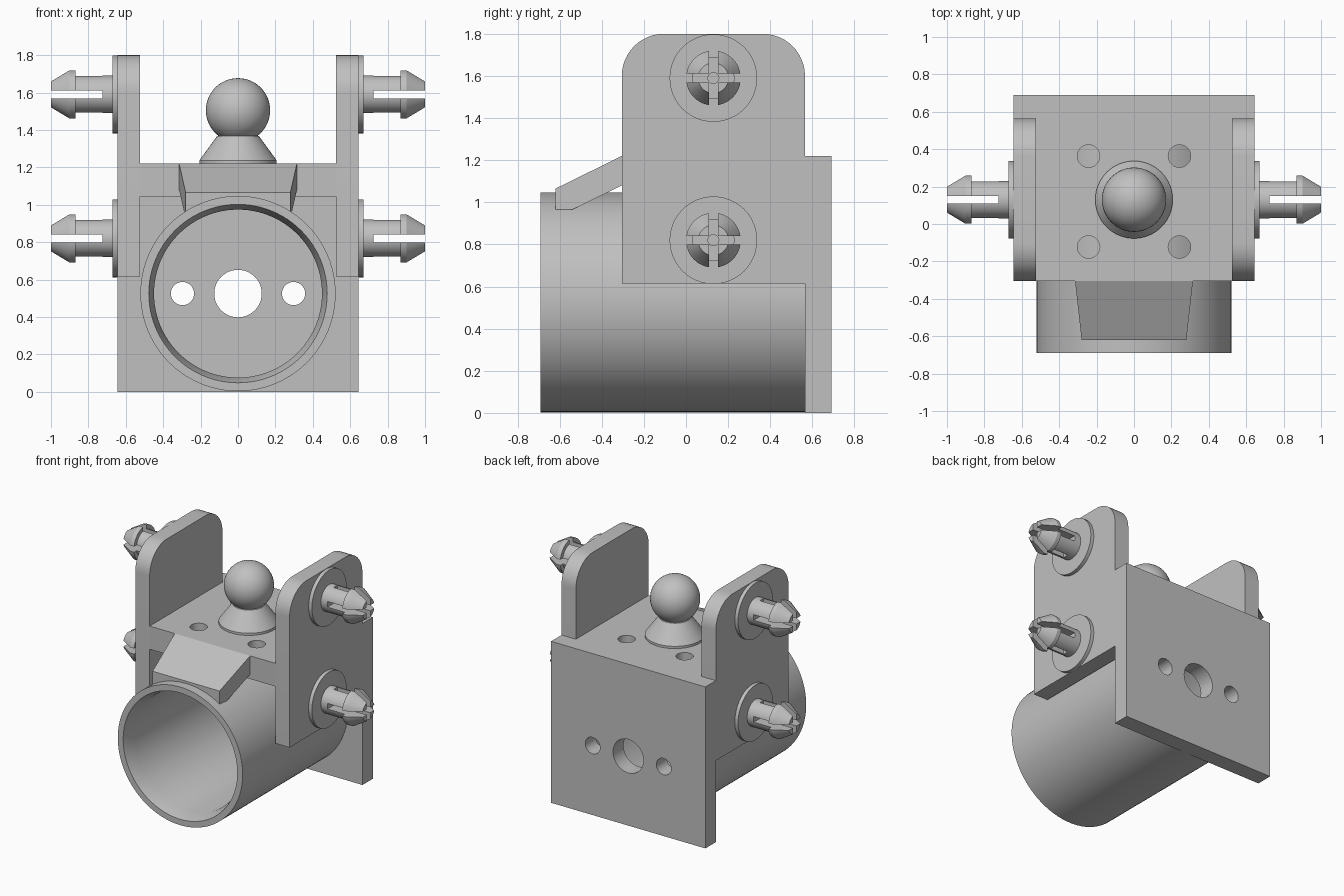
import bpy, bmesh, math
from mathutils import Matrix, Vector

if "Cube" in bpy.data.objects:
    bpy.data.objects.remove(bpy.data.objects["Cube"])

grey = bpy.data.materials.new("plain grey")
grey.diffuse_color = (0.53, 0.53, 0.53, 1)
grey.use_nodes = True
grey.node_tree.nodes["Principled BSDF"].inputs["Base Color"].default_value = grey.diffuse_color

BORE_Z, MID_Y = 0.525, 0.13
TO_Y = Matrix.Rotation(-math.pi / 2, 4, 'X')   # local z becomes +y
TO_X = Matrix.Rotation(math.pi / 2, 4, 'Y')    # local z becomes +x


def finish(name, bm):
    bmesh.ops.remove_doubles(bm, verts=bm.verts, dist=1e-5)
    bmesh.ops.recalc_face_normals(bm, faces=bm.faces)
    mesh = bpy.data.meshes.new(name)
    bm.to_mesh(mesh)
    bm.free()
    ob = bpy.data.objects.new(name, mesh)
    bpy.context.collection.objects.link(ob)
    mesh.materials.append(grey)
    smooth(ob)
    return ob


def smooth(ob):
    ob.data.shade_smooth()
    ob.data.set_sharp_from_angle(angle=math.radians(30))


def box(name, x0, x1, y0, y1, z0, z1):
    bm = bmesh.new()
    bmesh.ops.create_cube(bm, size=1)
    for v in bm.verts:
        v.co = ((x0 + x1) / 2 + v.co.x * (x1 - x0),
                (y0 + y1) / 2 + v.co.y * (y1 - y0),
                (z0 + z1) / 2 + v.co.z * (z1 - z0))
    return finish(name, bm)


def lathe(name, profile, place, steps=64):
    """Spin (radius, height) points round local z, then place."""
    bm = bmesh.new()
    vs = [bm.verts.new((r, 0, h)) for r, h in profile]
    edges = [bm.edges.new(p) for p in zip(vs, vs[1:])]
    bmesh.ops.spin(bm, geom=vs + edges, cent=(0, 0, 0), axis=(0, 0, 1),
                   angle=math.tau, steps=steps, use_duplicate=False)
    bmesh.ops.remove_doubles(bm, verts=bm.verts, dist=1e-5)
    bm.transform(place)
    return finish(name, bm)


def rod(r, h0, h1, place, steps=48):
    return lathe("cutter", [(0, h0), (r, h0), (r, h1), (0, h1)], place, steps)


def prism(name, outline, half0, half1=None):
    """Outline of (y, z) points; half0/half1 give x extents per point."""
    bm = bmesh.new()
    a = [bm.verts.new((half0(p), *p)) for p in outline]
    b = [bm.verts.new((half1(p), *p)) for p in outline]
    bm.faces.new(a)
    bm.faces.new(b[::-1])
    n = len(a)
    for i in range(n):
        j = (i + 1) % n
        bm.faces.new((a[i], b[i], b[j], a[j]))
    return finish(name, bm)


def cut(ob, cutters):
    for c in cutters:
        m = ob.modifiers.new("cut", 'BOOLEAN')
        m.operation, m.solver, m.object = 'DIFFERENCE', 'EXACT', c
    bpy.context.view_layer.update()
    dg = bpy.context.evaluated_depsgraph_get()
    mesh = bpy.data.meshes.new_from_object(ob.evaluated_get(dg))
    ob.modifiers.clear()
    ob.data = mesh
    for c in cutters:
        bpy.data.objects.remove(c)
    smooth(ob)


# Back plate with one large and two small holes
back = box("back_plate", -0.645, 0.645, 0.565, 0.69, 0, 1.22)
cut(back, [rod(r, 0.4, 0.9, Matrix.Translation((x, 0, BORE_Z)) @ TO_Y)
           for x, r in ((-0.297, 0.062), (0, 0.127), (0.297, 0.062))])

# Top plate with four screw holes
top = box("top_plate", -0.525, 0.525, -0.305, 0.565, 1.045, 1.22)
cut(top, [rod(0.06, 0.9, 1.4, Matrix.Translation((x, y, 0)))
          for x in (-0.243, 0.243) for y in (-0.123, 0.363)])

# Side plates with rounded upper corners
outline = [(-0.305, 0.615), (0.565, 0.615)]
for cy, a0 in ((0.365, 0), (-0.105, 90)):
    for k in range(13):
        a = math.radians(a0 + k * 7.5)
        outline.append((cy + 0.2 * math.cos(a), 1.6 + 0.2 * math.sin(a)))
for side, s in (("left", -1), ("right", 1)):
    prism(side + "_side_plate", outline,
          lambda p: s * 0.525, lambda p: s * 0.645)

# Round socket, slightly flared at the mouth
at_bore = Matrix.Translation((0, 0, BORE_Z)) @ TO_Y
lathe("socket_tube", [(0.449, 0.565), (0.449, -0.59), (0.477, -0.69),
                      (0.522, -0.69), (0.522, 0.565), (0.449, 0.565)],
      at_bore, 96)

# Sloping tongue above the socket, trimmed to the bore
tongue_outline = [(-0.305, 1.22), (-0.62, 1.065), (-0.62, 0.965),
                  (-0.54, 0.965), (-0.305, 1.08)]
width = lambda p: 0.28 + 0.035 * (p[0] + 0.62) / 0.315
tongue = prism("sloping_tongue", tongue_outline, lambda p: -width(p), width)
cut(tongue, [rod(0.49, -0.9, 0.3, at_bore, 96)])

# Ball on a conical foot
lathe("ball_foot", [(0, 1.22), (0.207, 1.22), (0.207, 1.237),
                    (0.112, 1.367), (0, 1.40)],
      Matrix.Translation((0, MID_Y, 0)))
bm = bmesh.new()
bmesh.ops.create_uvsphere(bm, u_segments=48, v_segments=24, radius=0.172)
bm.transform(Matrix.Translation((0, MID_Y, 1.505)))
finish("ball", bm)

# Split snap pins on round flanges
pin_profile = [(0, 0.645), (0.208, 0.645), (0.208, 0.672), (0.1, 0.672),
               (0.1, 0.87), (0.13, 0.87), (0.13, 0.902), (0.072, 1.0), (0, 1.0)]
for side, s in (("left", -1), ("right", 1)):
    for level, z in (("lower", 0.82), ("upper", 1.59)):
        place = (Matrix.Translation((0, MID_Y, z))
                 @ Matrix.Rotation(0 if s > 0 else math.pi, 4, 'Z') @ TO_X)
        pin = lathe(f"{side}_{level}_snap_pin", pin_profile, place, 48)
        x0, x1 = sorted((s * 0.725, s * 1.1))
        cut(pin, [
            box("cutter", x0, x1, MID_Y - 0.3, MID_Y + 0.3, z - 0.021, z + 0.021),
            box("cutter", x0, x1, MID_Y - 0.021, MID_Y + 0.021, z - 0.3, z + 0.3),
            rod(0.026, 0.70, 1.1, place, 16)])
